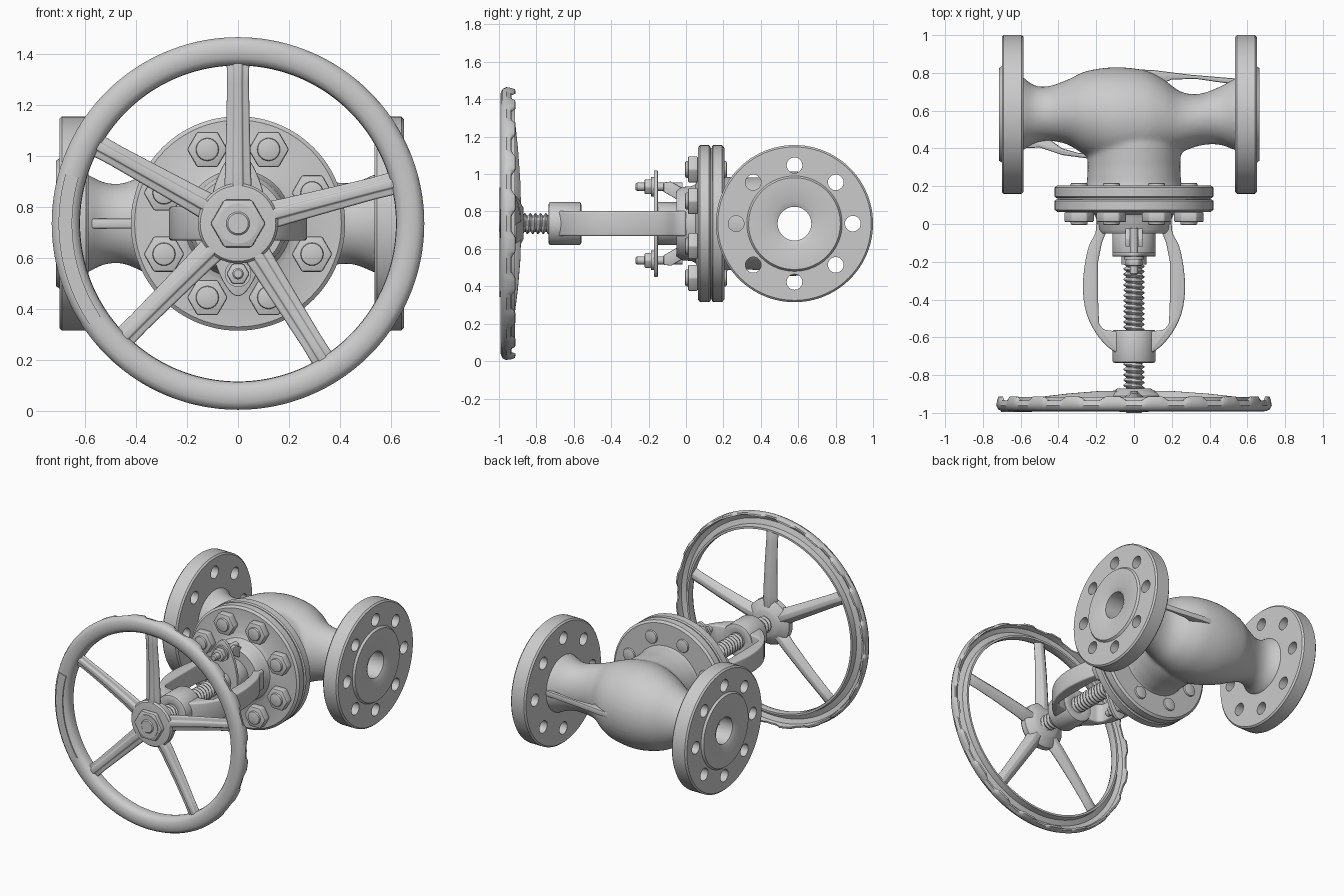
import bpy, bmesh
from math import sin, cos, pi, radians, hypot
from mathutils import Vector

if "Cube" in bpy.data.objects:
    bpy.data.objects.remove(bpy.data.objects["Cube"])

ZC = 0.735   # height of the stem and of the pipe axis
YB = 0.58    # y position of the pipe axis


def make(name, verts, faces):
    me = bpy.data.meshes.new(name)
    bm = bmesh.new()
    vs = [bm.verts.new(v) for v in verts]
    for f in faces:
        bm.faces.new([vs[i] for i in f])
    bmesh.ops.remove_doubles(bm, verts=bm.verts, dist=1e-5)
    bmesh.ops.recalc_face_normals(bm, faces=bm.faces)
    bm.to_mesh(me)
    bm.free()
    ob = bpy.data.objects.new(name, me)
    bpy.context.collection.objects.link(ob)
    return ob


def loft(name, rings, loop=False):
    """Skin equal-length rings; cap the ends unless the rings close into a loop."""
    n, m = len(rings[0]), len(rings)
    faces = [(i * n + j, i * n + (j + 1) % n, (i + 1) % m * n + (j + 1) % n, (i + 1) % m * n + j)
             for i in range(m if loop else m - 1) for j in range(n)]
    if not loop:
        faces += [tuple(range(n)), tuple(range((m - 1) * n, m * n))]
    return make(name, [p for r in rings for p in r], faces)


def lathe(name, prof, axis='Y', x=0, y=YB, z=ZC, seg=64, closed=False, rot=0):
    """Turn (radius, position along axis) points around the X or Y axis."""
    rings = []
    for r, t in prof:
        a = [rot + 2 * pi * k / seg for k in range(seg)]
        rings.append([(x + r * cos(q), t, z + r * sin(q)) if axis == 'Y' else
                      (t, y + r * cos(q), z + r * sin(q)) for q in a])
    return loft(name, rings, closed)


def slab(name, pts, lo, hi, plane='XY'):
    put = (lambda u, v, w: (u, v, w)) if plane == 'XY' else (lambda u, v, w: (u, w, v))
    return loft(name, [[put(u, v, w) for u, v in pts] for w in (lo, hi)])


def bevel(ob, width, seg=2):
    b = ob.modifiers.new('bevel', 'BEVEL')
    b.width, b.segments, b.limit_method = width, seg, 'ANGLE'
    return ob


def cut(ob, cutter):
    m = ob.modifiers.new('cut', 'BOOLEAN')
    m.object, m.operation, m.solver = cutter, 'DIFFERENCE', 'EXACT'
    cutter.hide_render = True


def join(obs):
    bpy.ops.object.select_all(action='DESELECT')
    for o in obs:
        o.select_set(True)
    bpy.context.view_layer.objects.active = obs[0]
    bpy.ops.object.join()
    return obs[0]


def nut(name, r, y0, y1, x, z):
    return bevel(lathe(name, [(r, y0), (r, y1)], x=x, z=z, seg=6), 0.008)


def spline(pts, sub=6):
    """Smooth curve through tuples of any size."""
    out = []
    for i in range(len(pts) - 1):
        p = [Vector(pts[min(max(i + k, 0), len(pts) - 1)]) for k in (-1, 0, 1, 2)]
        for s in range(sub):
            t = s / sub
            out.append(0.5 * (2 * p[1] + (p[2] - p[0]) * t + (2 * p[0] - 5 * p[1] + 4 * p[2] - p[3]) * t * t
                              + (3 * p[1] - p[0] - 3 * p[2] + p[3]) * t ** 3))
    return out + [Vector(pts[-1])]


# Valve body: S-shaped pipe (x, y low, y high, half height) fused with the bonnet neck
sections = [(-.60, .38, .79, .2), (-.53, .425, .735, .163), (-.45, .44, .73, .158), (-.35, .42, .765, .2),
            (-.25, .36, .81, .245), (-.1, .3, .83, .28), (.05, .3, .815, .27), (.15, .34, .77, .24),
            (.25, .38, .70, .195), (.35, .415, .69, .168), (.45, .42, .725, .16), (.55, .385, .78, .2)]
rings = [[(s[0], (s[1] + s[2]) / 2 + (s[2] - s[1]) / 2 * cos(a), ZC + s[3] * sin(a))
          for a in (2 * pi * k / 48 for k in range(48))] for s in spline([Vector(s) for s in sections])]
body = join([loft('valve_body', rings),
             lathe('neck', [(.27, .17), (.25, .21), (.245, .3), (.25, .42), (.2, .55)])])
rm = body.modifiers.new('fuse', 'REMESH')
rm.mode, rm.voxel_size, rm.use_smooth_shade = 'VOXEL', 0.013, True
sm = body.modifiers.new('soften', 'SMOOTH')
sm.factor, sm.iterations = 0.5, 8
cut(body, lathe('bore_cutter', [(.09, -.9), (.09, .9)], 'X'))

# Thin ribs bridging the bends of the body
ribs = [('rib_back', [(-.08, .822), (.1, .815), (.3, .79), (.54, .77), (.54, .74), (.44, .752), (.33, .768),
                      (.2, .765), (.14, .74), (-.05, .74)]),
        ('rib_front', [(-.59, .4), (-.5, .405), (-.38, .365), (-.23, .345), (-.22, .375), (-.29, .375),
                       (-.38, .4), (-.45, .45), (-.59, .46)])]
for name, pts in ribs:
    bevel(slab(name, pts, ZC - .02, ZC + .02), .008)

# Pipe flanges with raised faces and eight bolt holes
for name, s, inner, outer in (('flange_left', -1, .585, .70), ('flange_right', 1, .535, .65)):
    prof = [(.09, inner), (.41, inner), (.42, inner + .01), (.42, outer - .01), (.41, outer),
            (.255, outer), (.245, outer + .014), (.12, outer + .014), (.09, outer)]
    fl = lathe(name, [(r, s * t) for r, t in prof], 'X', seg=96, closed=True)
    holes = [lathe(name + '_hole_cutter', [(.042, s * (inner - .02)), (.042, s * (outer + .04))], 'X',
                   y=YB + .312 * cos(k * pi / 4), z=ZC + .312 * sin(k * pi / 4), seg=24) for k in range(8)]
    cut(fl, join(holes))

# Bonnet joint: body flange, gasket, bonnet cover
lathe('body_flange', [(0, .205), (.405, .205), (.42, .193), (.42, .145), (.412, .138), (0, .138)], seg=96)
lathe('gasket', [(0, .145), (.405, .145), (.405, .125), (0, .125)], seg=96)
lathe('bonnet', [(0, .13), (.412, .13), (.42, .123), (.42, .075), (.405, .063), (.235, .063), (.21, .05),
                 (.2, .03), (.195, -.03), (.18, -.05), (0, -.05)], seg=96)
for k in range(8):
    a = (k + .5) * pi / 4
    x, z = .314 * cos(a), ZC + .314 * sin(a)
    nut('bonnet_nut', .08, .01, .064, x, z)
    bevel(lathe('bonnet_stud', [(.045, -.005), (.045, .218)], x=x, z=z, seg=24), .008)

# Yoke arms and yoke hub
outer = [(.2, 0), (.205, -.05), (.24, -.12), (.264, -.24), (.27, -.36), (.25, -.48), (.2, -.58), (.14, -.65),
         (.08, -.69)]
inner = [(.08, -.57), (.16, -.56), (.185, -.53), (.19, -.4), (.19, -.2), (.17, -.1), (.15, -.05), (.12, 0)]
arms = slab('yoke_arms', [tuple(p) for p in spline([Vector(p) for p in outer], 3)] + inner, ZC - .067, ZC + .067)
arms.modifiers.new('mirror', 'MIRROR')
bevel(arms, .016, 3)
bevel(lathe('yoke_hub', [(.05, -.735), (.115, -.735), (.115, -.56), (.05, -.56)], closed=True), .012)

# Gland follower, gland plate, studs and lugs
bevel(lathe('gland_follower', [(.115, -.165), (.115, -.04)]), .008)
lathe('gland_collar', [(.065, -.215), (.065, -.16)], seg=40)
oval = [(.115 * cos(a) * (1 - .25 * sin(a) ** 2), ZC + .285 * sin(a)) for a in (2 * pi * k / 48 for k in range(48))]
bevel(slab('gland_plate', oval, -.172, -.15, 'XZ'), .005)
for s in (-1, 1):
    z = ZC + s * .197
    lathe('gland_stud', [(0, -.27), (.016, -.27), (.022, -.262), (.022, -.02), (0, -.02)], x=0, z=z, seg=20)
    nut('gland_nut', .046, -.222, -.185, 0, z)
    lathe('gland_washer', [(.052, -.187), (.052, -.17)], z=z, seg=28)
    lug = [(-.02, ZC + s * .13), (-.05, ZC + s * .13), (-.12, ZC + s * .17), (-.12, ZC + s * .22),
           (-.08, ZC + s * .225), (-.02, ZC + s * .19)]
    for x in (-.045, .02):
        bevel(loft('gland_lug', [[(x + d, y, zz) for y, zz in lug] for d in (0, .025)]), .004)

# Threaded stem: one spiral surface
pitch, n = .028, 24
rows = int(.74 / pitch * 6)
rings = []
for i in range(rows + 1):
    y = -.17 - i * pitch / 6
    ring = []
    for j in range(n):
        w = abs(((y / pitch - j / n) % 1) * 2 - 1)
        r = .043 + .013 * min(1, max(0, w * 2 - .5))
        ring.append((r * cos(2 * pi * j / n), y, ZC + r * sin(2 * pi * j / n)))
    rings.append(ring)
loft('stem_thread', rings)
lathe('stem_end', [(.05, -.88), (.05, -.99), (.04, -1.0), (0, -1.0)], seg=40)

# Handwheel rim: channel open at the back, outer lip with twenty finger notches
prof = [(.710, -.912), (.722, -.914), (.73, -.935), (.73, -.96), (.72, -.98), (.702, -.99), (.675, -.993),
        (.648, -.989), (.63, -.978), (.621, -.96), (.619, -.93), (.622, -.915), (.636, -.915), (.641, -.955),
        (.675, -.968), (.704, -.955)]
rings = []
for k in range(240):
    a = 2 * pi * k / 240
    dip = min(1, max(0, .5 + 1.6 * cos(20 * a)))
    ring = []
    for i, (r, y) in enumerate(prof):
        if i < 2:
            y -= .022 * dip
        if i in (1, 2):
            r -= .008 * dip
        ring.append((r * cos(a), y, ZC + r * sin(a)))
    rings.append(ring)
loft('handwheel_rim', rings, loop=True)

# Blank plate set on the rim
arc = [radians(164 + 50 * k / 30) for k in range(31)]
band = [(r * cos(a), ZC + r * sin(a)) for r, seq in ((.703, arc), (.65, arc[::-1])) for a in seq]
slab('rim_plate', band, -.996, -.98, 'XZ')

# Five ridged spokes bowing back toward the hub
for deg in (90, 14.5, -58, -135, 151):
    a = radians(deg)
    rings = []
    for r, w, y, h in ((.08, .058, -.925, .042), (.2, .052, -.922, .038), (.4, .047, -.93, .032),
                       (.55, .044, -.942, .028), (.635, .046, -.95, .026)):
        sec = [(-w, 0), (-.9 * w, -.4 * h), (-.42 * w, -.45 * h), (-.32 * w, -h * .85), (.32 * w, -h * .85),
               (.42 * w, -.45 * h), (.9 * w, -.4 * h), (w, 0), (.7 * w, .45 * h), (.3 * w, h), (-.3 * w, h),
               (-.7 * w, .45 * h)]
        rings.append([(r * cos(a) - t * sin(a), y + d, ZC + r * sin(a) + t * cos(a)) for t, d in sec])
    bevel(loft('handwheel_spoke', rings), .004)

# Handwheel hub and its nut
lathe('handwheel_hub', [(0, -.87), (.085, -.87), (.1, -.878), (.135, -.895), (.155, -.91), (.157, -.945),
                        (.148, -.957), (.12, -.96), (0, -.96)], seg=64)
nut('handwheel_nut', .108, -.99, -.955, 0, ZC)
lathe('nut_ring', [(.078, -.994), (.078, -.98)], seg=40)

# Bake the modifiers, drop the cutters, shade smooth with sharp edges kept
bpy.ops.object.select_all(action='SELECT')
bpy.context.view_layer.objects.active = body
bpy.ops.object.convert(target='MESH')
for o in [o for o in bpy.data.objects if 'cutter' in o.name]:
    bpy.data.objects.remove(o)
bpy.ops.object.select_all(action='SELECT')
bpy.context.view_layer.objects.active = body
bpy.ops.object.shade_smooth_by_angle(angle=radians(35))
